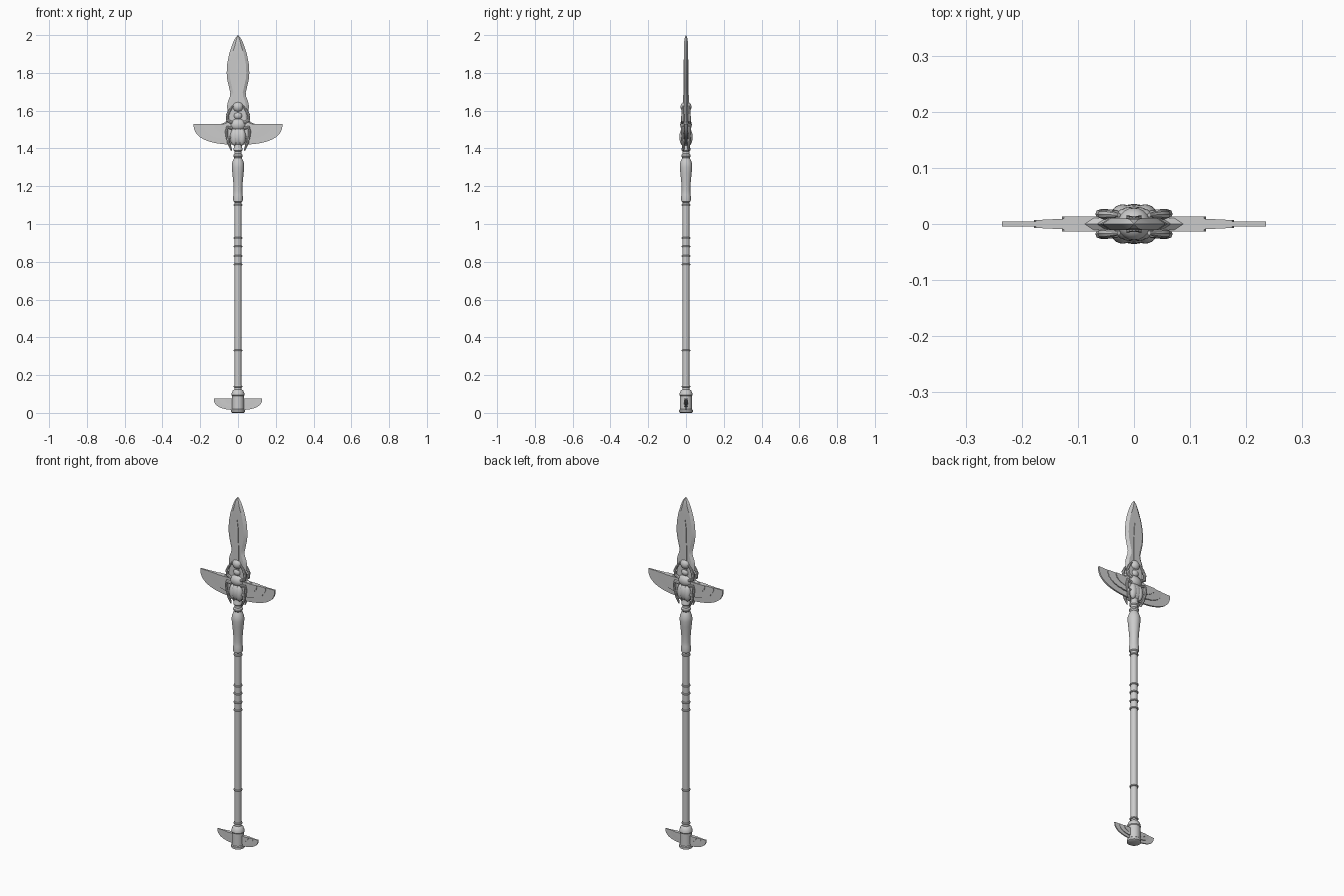
import bpy, bmesh, math
from mathutils import Vector

if "Cube" in bpy.data.objects:
    bpy.data.objects.remove(bpy.data.objects["Cube"])


def finish(name, bm, mirror=None, angle=35):
    """Turn a bmesh into a named object, optionally mirrored, smooth by angle."""
    bmesh.ops.recalc_face_normals(bm, faces=bm.faces)
    me = bpy.data.meshes.new(name)
    bm.to_mesh(me)
    bm.free()
    ob = bpy.data.objects.new(name, me)
    bpy.context.collection.objects.link(ob)
    bpy.ops.object.select_all(action='DESELECT')
    ob.select_set(True)
    bpy.context.view_layer.objects.active = ob
    bpy.ops.object.shade_smooth_by_angle(angle=math.radians(angle))
    if mirror:
        m = ob.modifiers.new("mirror", 'MIRROR')
        m.use_axis = mirror
    return ob


def skin(bm, rings):
    """Join closed rings of points with quads and cap both ends."""
    vs = [[bm.verts.new(p) for p in r] for r in rings]
    n = len(vs[0])
    for a, b in zip(vs, vs[1:]):
        for i in range(n):
            j = (i + 1) % n
            bm.faces.new((a[i], a[j], b[j], b[i]))
    bm.faces.new(vs[0])
    bm.faces.new(vs[-1])


def lathe(name, profile, sides=20):
    bm = bmesh.new()
    skin(bm, [[(r * math.cos(2 * math.pi * i / sides), r * math.sin(2 * math.pi * i / sides), z)
               for i in range(sides)] for r, z in profile])
    return finish(name, bm)


def ellipsoid(name, loc, size, mirror=None):
    bm = bmesh.new()
    bmesh.ops.create_uvsphere(bm, u_segments=20, v_segments=12, radius=1)
    for v in bm.verts:
        v.co = Vector(loc) + v.co * Vector(size)
    return finish(name, bm, mirror)


def tube(name, pts, radii):
    """Tapered tube along a path, mirrored to both sides and both faces."""
    bm = bmesh.new()
    pts = [Vector(p) for p in pts]
    rings = []
    for i, p in enumerate(pts):
        t = (pts[min(i + 1, len(pts) - 1)] - pts[max(i - 1, 0)]).normalized()
        u = t.cross(Vector((0, 1, 0))).normalized()
        w = t.cross(u)
        rings.append([p + radii[i] * (u * math.cos(k * math.pi / 4) + w * math.sin(k * math.pi / 4))
                      for k in range(8)])
    skin(bm, rings)
    return finish(name, bm, (True, True, False))


def wing_layer(name, span, drop, top, y_in, y_out, ripple=0.0):
    """Flat-topped wing with a rounded, feathered lower edge."""
    n = 42
    outline = [(0, top)]
    for i in range(n + 1):
        a = math.pi / 2 * i / n
        k = 1 + ripple * abs(math.sin(a * 14))
        outline.append((span * k * math.cos(a) ** 0.8 if i < n else 0,
                        top - drop * k * math.sin(a) ** 0.8))
    bm = bmesh.new()
    half = lambda x: y_in + (y_out - y_in) * x / span
    skin(bm, [[(x, s * half(x), z) for x, z in outline] for s in (-1, 1)])
    return finish(name, bm, (True, False, False), 25)


def wings(name, top, s, t):
    wing_layer(name + "_long_feathers", 0.235 * s, 0.11 * s, top, 0.0045 * t, 0.0045 * t)
    wing_layer(name + "_middle_feathers", 0.175 * s, 0.082 * s, top, 0.0155 * t, 0.007 * t, 0.025)
    wing_layer(name + "_short_feathers", 0.125 * s, 0.058 * s, top, 0.014 * t, 0.0135 * t, 0.03)


# Shaft and its rings
lathe("shaft", [(0.018, 0.1), (0.018, 1.12)])
for i, z in enumerate((0.14, 0.33, 0.785, 0.83, 0.88, 0.925, 1.10)):
    lathe(f"shaft_ring_{i + 1}", [(0.017, z - 0.006), (0.022, z - 0.004), (0.0235, z),
                                  (0.022, z + 0.004), (0.017, z + 0.006)])

# Pommel with small wings
lathe("pommel", [(0.030, 0.0), (0.036, 0.004), (0.036, 0.016), (0.032, 0.02), (0.032, 0.09),
                 (0.035, 0.094), (0.034, 0.103), (0.028, 0.117), (0.021, 0.124), (0.018, 0.125)])
wings("pommel_wing", 0.075, 0.545, 0.7)

# Upper grip and neck
lathe("upper_grip", [(0.018, 1.115), (0.025, 1.12), (0.026, 1.145), (0.024, 1.155), (0.023, 1.18),
                     (0.025, 1.22), (0.030, 1.27), (0.033, 1.30), (0.032, 1.32), (0.026, 1.338),
                     (0.020, 1.35), (0.025, 1.357), (0.025, 1.365), (0.019, 1.372), (0.019, 1.385),
                     (0.024, 1.39), (0.024, 1.40), (0.021, 1.405), (0.023, 1.44)])

# Blade with bevelled edges
bm = bmesh.new()
rings = []
for w, z in ((0.088, 1.50), (0.088, 1.53), (0.066, 1.54), (0.056, 1.56), (0.055, 1.59), (0.058, 1.625),
             (0.053, 1.65), (0.043, 1.675), (0.041, 1.695), (0.048, 1.725), (0.057, 1.765),
             (0.060, 1.80), (0.057, 1.85), (0.047, 1.90), (0.031, 1.95), (0.017, 1.98), (0.001, 2.0)):
    e = max(w - 0.016, w * 0.45)
    y = min(0.0105, w * 0.5)
    rings.append([(-w, 0, z), (-e, -y, z), (e, -y, z), (w, 0, z), (e, y, z), (-e, y, z)])
skin(bm, rings)
finish("blade", bm, angle=20)

# Raised rib along the blade
bm = bmesh.new()
skin(bm, [[(-w, -y, z), (w, -y, z), (w, y, z), (-w, y, z)]
          for w, y, z in ((0.013, 0.015, 1.56), (0.013, 0.0145, 1.70), (0.009, 0.014, 1.83), (0.003, 0.0125, 1.872))])
finish("blade_rib", bm)

# Main wings
wings("main_wing", 1.53, 1.0, 1.0)

# Beetle body, shared by both faces
ellipsoid("beetle_abdomen", (0, 0, 1.462), (0.047, 0.035, 0.053))
ellipsoid("beetle_thorax", (0, 0, 1.525), (0.044, 0.031, 0.034))
ellipsoid("beetle_head", (0, 0, 1.573), (0.024, 0.023, 0.022))
ellipsoid("sun_ball", (0, 0, 1.62), (0.029, 0.029, 0.029))
ellipsoid("beetle_wing_case", (0.020, 0.016, 1.46), (0.021, 0.019, 0.044), (True, True, False))

# Beetle legs, mirrored to four copies
tube("front_leg", [(0.03, 0.017, 1.535), (0.054, 0.017, 1.548), (0.057, 0.017, 1.575),
                   (0.045, 0.017, 1.60), (0.027, 0.016, 1.625)], (0.008, 0.009, 0.008, 0.007, 0.004))
tube("middle_leg", [(0.03, 0.017, 1.505), (0.056, 0.018, 1.512), (0.061, 0.018, 1.49),
                    (0.058, 0.018, 1.455), (0.050, 0.017, 1.43)], (0.008, 0.009, 0.008, 0.006, 0.003))
tube("rear_leg", [(0.03, 0.017, 1.46), (0.050, 0.017, 1.455), (0.050, 0.016, 1.43),
                  (0.040, 0.014, 1.405), (0.034, 0.013, 1.388)], (0.008, 0.009, 0.008, 0.006, 0.003))
